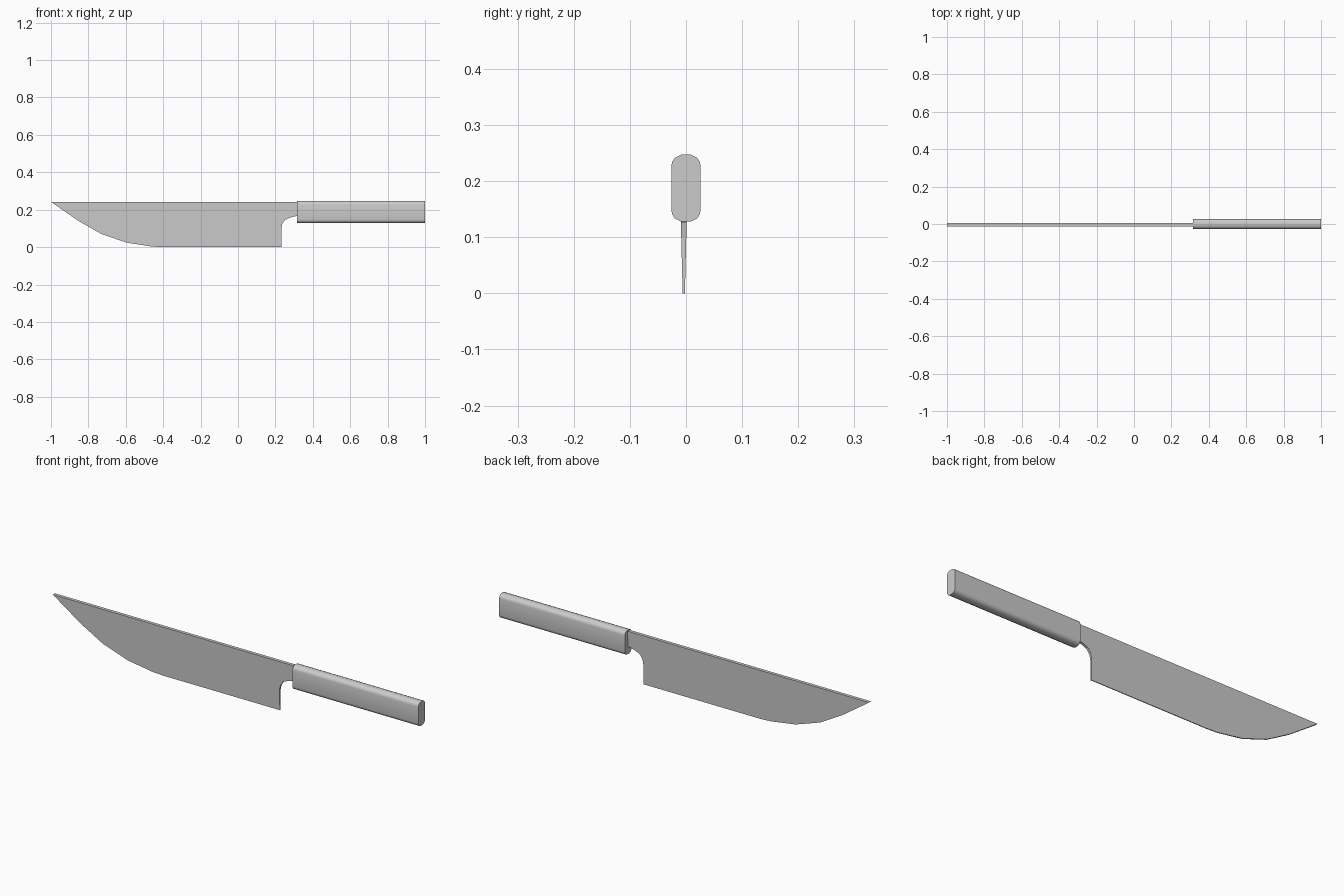
import bpy, bmesh, math

cube = bpy.data.objects.get("Cube")
if cube:
    bpy.data.objects.remove(cube, do_unlink=True)

steel = bpy.data.materials.new("plain_grey")
steel.use_nodes = True
steel.diffuse_color = (0.6, 0.6, 0.6, 1)
steel.node_tree.nodes["Principled BSDF"].inputs["Base Color"].default_value = (0.6, 0.6, 0.6, 1)


def bridge(name, ring_a, ring_b):
    """Closed solid between two matching outlines."""
    bm = bmesh.new()
    a = [bm.verts.new(p) for p in ring_a]
    b = [bm.verts.new(p) for p in ring_b]
    bm.faces.new(a)
    bm.faces.new(b[::-1])
    n = len(a)
    for i in range(n):
        j = (i + 1) % n
        bm.faces.new((a[i], b[i], b[j], a[j]))
    bmesh.ops.recalc_face_normals(bm, faces=bm.faces)
    mesh = bpy.data.meshes.new(name)
    bm.to_mesh(mesh)
    bm.free()
    mesh.materials.append(steel)
    obj = bpy.data.objects.new(name, mesh)
    bpy.context.collection.objects.link(obj)
    return obj


# Blade: side outline with curved belly and notched heel, thicker at the spine
outline = [(-1, 0.242), (-0.853, 0.14), (-0.73, 0.07), (-0.596, 0.024),
           (-0.46, 0.003), (-0.4, 0), (0.232, 0), (0.232, 0.1), (0.237, 0.125),
           (0.252, 0.146), (0.28, 0.158), (0.317, 0.167), (0.317, 0.242)]


def blade_side(s):
    return [(x, -0.004 + s * (0.002 + 0.025 * z), z) for x, z in outline]


bridge("blade", blade_side(-1), blade_side(1))

# Handle: rounded upright section, mirrored from one quarter
quarter = [(0.026, 0.04), (0.0245, 0.047), (0.02, 0.054), (0.009, 0.0595)]
section = quarter + [(-y, z) for y, z in quarter[::-1]]
section += [(-y, -z) for y, z in section]


def handle_ring(x):
    return [(x, y, 0.1875 + z) for y, z in section]


handle = bridge("handle", handle_ring(0.315), handle_ring(1))

bpy.ops.object.select_all(action="DESELECT")
handle.select_set(True)
bpy.context.view_layer.objects.active = handle
bpy.ops.object.shade_smooth_by_angle(angle=math.radians(45))
